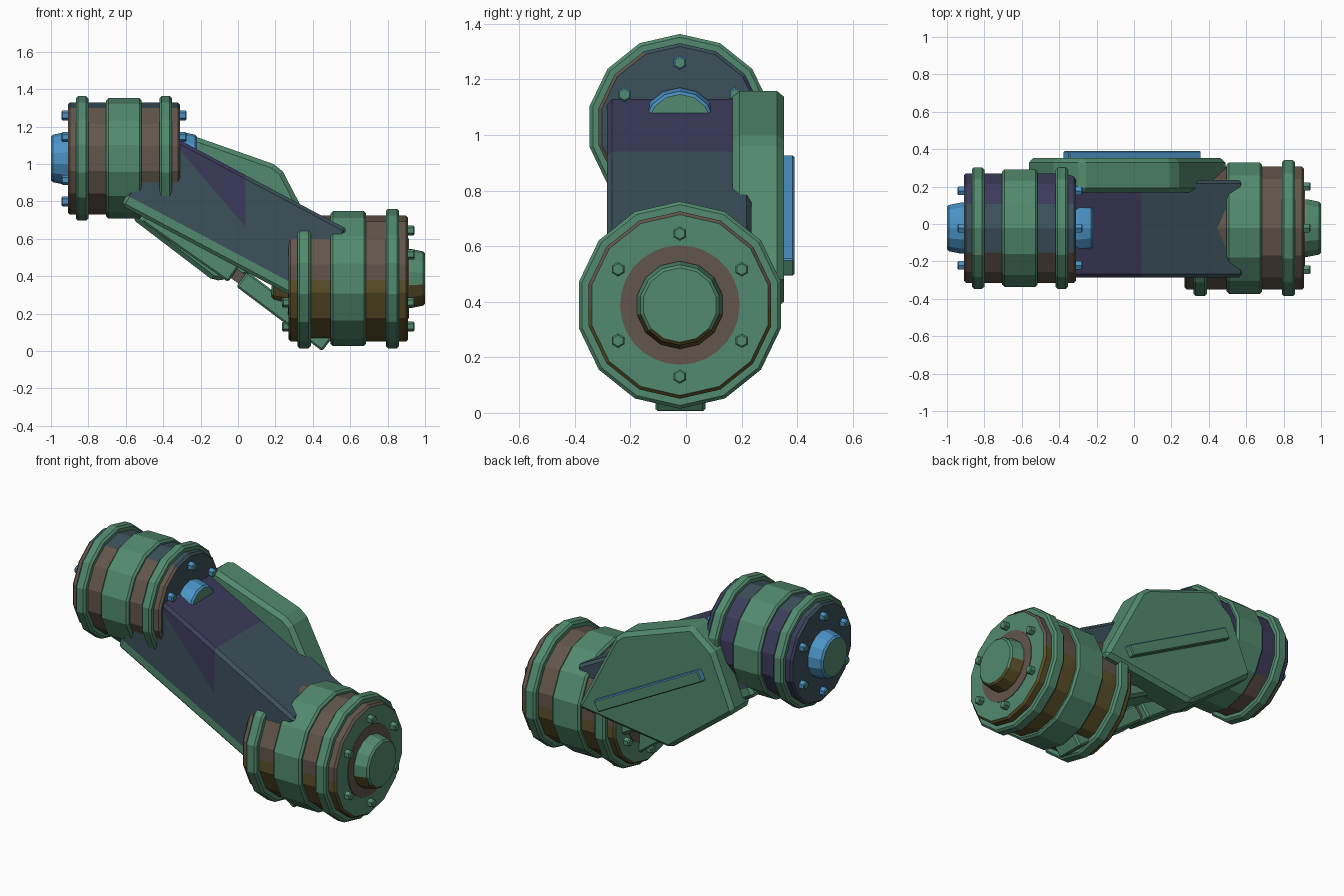
import bpy, bmesh
from math import sin, cos, pi, radians
from mathutils import Vector, Matrix

if "Cube" in bpy.data.objects:
    bpy.data.objects.remove(bpy.data.objects["Cube"])

COLOURS = {
    "green": (0.085, 0.255, 0.157),
    "slate": (0.045, 0.082, 0.105),
    "purple": (0.046, 0.044, 0.107),
    "brown": (0.123, 0.093, 0.069),
    "olive": (0.110, 0.082, 0.022),
    "blue": (0.070, 0.290, 0.560),
}
NAMES = list(COLOURS)
MATS = []
for name, rgb in COLOURS.items():
    mat = bpy.data.materials.new(name + " paint")
    mat.use_nodes = True
    mat.diffuse_color = (*rgb, 1)
    mat.node_tree.nodes["Principled BSDF"].inputs["Base Color"].default_value = (*rgb, 1)
    MATS.append(mat)

Y0 = -0.022          # shared joint axis
SLOPE = radians(28)  # downward tilt of the arm


def finish(name, bm, colour, bevel=0.0):
    """Colour faces by a name or by a rule(centre, normal), then make the object."""
    bmesh.ops.recalc_face_normals(bm, faces=bm.faces)
    for f in bm.faces:
        pick = colour if isinstance(colour, str) else colour(f.calc_center_median(), f.normal)
        f.material_index = NAMES.index(pick)
    mesh = bpy.data.meshes.new(name)
    bm.to_mesh(mesh)
    bm.free()
    for mat in MATS:
        mesh.materials.append(mat)
    ob = bpy.data.objects.new(name, mesh)
    bpy.context.collection.objects.link(ob)
    if bevel:
        mod = ob.modifiers.new("Bevel", "BEVEL")
        mod.width = bevel
        mod.segments = 1
        mod.limit_method = "ANGLE"
        mod.angle_limit = radians(40)
    return ob


def lathe(name, profile, y, z, sides, colour, split_z=None):
    """Solid of revolution about an x-parallel axis, with a corner at the top."""
    bm = bmesh.new()
    rings = [[bm.verts.new((x, y + r * sin(2 * pi * i / sides), z + r * cos(2 * pi * i / sides)))
              for i in range(sides)] for x, r in profile]
    for a, b in zip(rings, rings[1:]):
        for i in range(sides):
            j = (i + 1) % sides
            bm.faces.new((a[i], a[j], b[j], b[i]))
    bm.faces.new(rings[0])
    bm.faces.new(rings[-1])
    if split_z is not None:
        cut(bm, (0, 0, split_z), (0, 0, 1))
    return finish(name, bm, colour)


def cut(bm, point, normal):
    bmesh.ops.bisect_plane(bm, geom=bm.verts[:] + bm.edges[:] + bm.faces[:],
                           plane_co=point, plane_no=normal)


def box(centre, size, tilt):
    bm = bmesh.new()
    matrix = (Matrix.Translation(centre) @ Matrix.Rotation(tilt, 4, "Y")
              @ Matrix.Diagonal((*size, 1)))
    bmesh.ops.create_cube(bm, size=1, matrix=matrix)
    return bm


def ring(name, x0, x1, r, z, colour="green", c=0.012):
    lathe(name, [(x0, r - c), (x0 + c, r), (x1 - c, r), (x1, r - c)], Y0, z, 14, colour)


def joint(label, cx, z, half, r_body, r_flange, r_band, flange, hub, bolt_r, body_rule, hub_rule,
          bolt_rule, split_z):
    c = 0.012
    lathe(label + "_joint_body",
          [(cx - half, r_body - c), (cx - half + c, r_body),
           (cx + half - c, r_body), (cx + half, r_body - c)],
          Y0, z, 14, body_rule, split_z)
    ring(label + "_joint_band", cx - 0.095, cx + 0.095, r_band, z)
    for side, s in (("left", 1), ("right", -1)):
        end = cx + s * half
        a, b = sorted((cx + s * flange[0], cx + s * flange[1]))
        ring(f"{label}_{side}_flange", a, b, r_flange, z)
        # Tapered hub with a chamfered rim
        lathe(f"{label}_{side}_hub",
              [(end - s * 0.02, hub), (end + s * 0.015, hub), (end + s * 0.08, hub - 0.013),
               (end + s * 0.09, hub - 0.024)], Y0, z, 14, hub_rule)
        for i in range(6):
            t = i * pi / 3
            lathe(f"{label}_{side}_bolt_{i + 1}",
                  [(end - s * 0.01, 0.026), (end + s * 0.028, 0.026), (end + s * 0.034, 0.02)],
                  Y0 + bolt_r * sin(t), z + bolt_r * cos(t), 6, bolt_rule)


# Upper joint
def upper_body(c, n):
    if abs(n.x) > 0.9:
        return "slate"
    if n.y < -0.4 or n.z < -0.6:
        return "brown"
    return "purple" if n.y > 0.5 else "slate"


def blue_sides(c, n):
    return "green" if abs(n.x) > 0.9 else "blue"


joint("upper", -0.61, 1.03, 0.30, 0.30, 0.333, 0.322, (0.19, 0.257), 0.14, 0.23,
      upper_body, blue_sides, blue_sides, 1.25)


# Lower joint
def lower_body(c, n):
    if abs(n.x) > 0.9:
        return "green"
    return "olive" if c.z < 0.38 else "brown"


joint("lower", 0.59, 0.388, 0.32, 0.337, 0.373, 0.36, (0.2, 0.272), 0.158, 0.257,
      lower_body, lambda c, n: "olive" if n.z < -0.3 else "green", "green", 0.38)
for side, x in (("left", 0.91), ("right", 0.27)):
    lathe(f"lower_{side}_wear_ring", [(x - 0.004, 0.215), (x + 0.004, 0.215)],
          Y0, 0.388, 28, "brown")

# Slanted arm beam, split so that its upper end can take another colour
beam_centre = Vector((-0.02, -0.025, 0.715))
up = Vector((sin(SLOPE), 0, cos(SLOPE)))
wedge = Vector((1.17, 0, 1)).normalized()
wedge_point = Vector((-0.02, 0, 0.735))
bm = box(beam_centre, (1.13, 0.52, 0.455), SLOPE)
cut(bm, (0.04, 0, 0), (1, 0, 0))
cut(bm, wedge_point, wedge)
cut(bm, beam_centre - up * 0.165, up)


def beam_rule(c, n):
    height = (c - beam_centre).dot(up)
    if height < -0.165 or abs(n.dot(Vector((cos(SLOPE), 0, -sin(SLOPE))))) > 0.9:
        return "green"
    if n.dot(up) > 0.9:
        return "purple" if c.x < 0.04 else "slate"
    return "purple" if c.x < 0.04 and (c - wedge_point).dot(wedge) > 0 else "slate"


finish("arm_beam", bm, beam_rule, 0.018)

# Many-sided cover on the back of the beam
outline = [(-0.28, 1.165), (0.19, 1.0), (0.24, 0.96), (0.5, 0.46),
           (-0.13, 0.375), (-0.57, 0.71), (-0.43, 1.05)]
bm = bmesh.new()
face = bm.faces.new([bm.verts.new((x, 0.168, z)) for x, z in outline])
grown = bmesh.ops.extrude_face_region(bm, geom=[face])["geom"]
bmesh.ops.translate(bm, verts=[v for v in grown if isinstance(v, bmesh.types.BMVert)],
                    vec=(0, 0.184, 0))
finish("back_cover", bm, "green", 0.024)

# Raised bar along the cover
finish("cover_bar", box((-0.01, 0.365, 0.71), (0.8, 0.05, 0.07), SLOPE),
       lambda c, n: "blue" if n.z > 0.2 else "green", 0.006)

# Two-part strut under the beam, joined by a slim rod
finish("upper_strut", box((-0.25, -0.02, 0.575), (0.56, 0.18, 0.11), radians(35)), "green", 0.01)
finish("lower_strut", box((0.25, -0.02, 0.2125), (0.575, 0.18, 0.1), radians(36.9)), "green", 0.01)
finish("strut_rod", box((0, -0.02, 0.4), (0.2, 0.1, 0.06), radians(36)), "brown")
